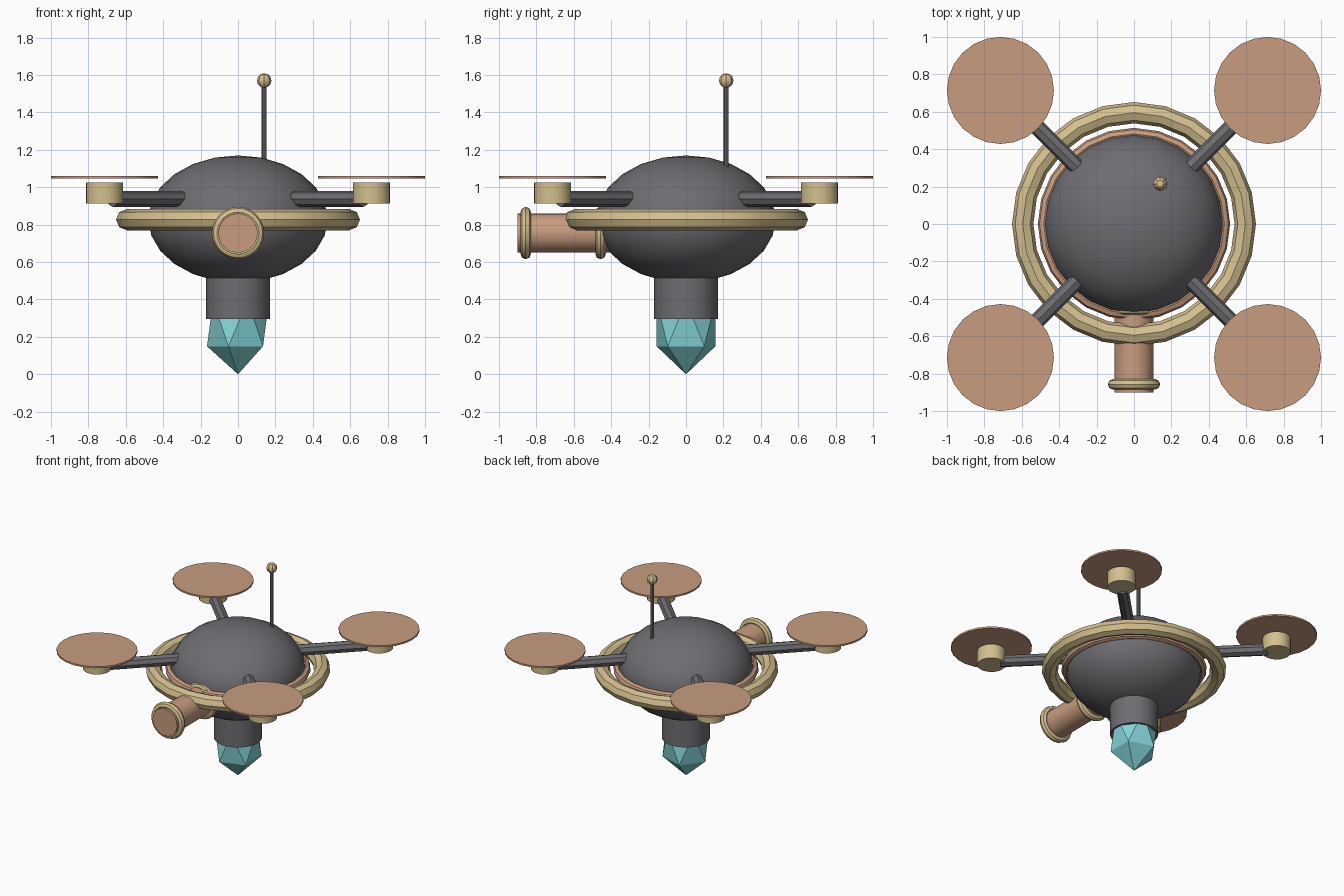
import bpy, math
from mathutils import Vector

if "Cube" in bpy.data.objects:
    bpy.data.objects.remove(bpy.data.objects["Cube"])


def material(name, rgb):
    m = bpy.data.materials.new(name)
    m.diffuse_color = (*rgb, 1)
    m.use_nodes = True
    m.node_tree.nodes["Principled BSDF"].inputs["Base Color"].default_value = m.diffuse_color
    return m


GREY = material("dark grey metal", (0.155, 0.155, 0.17))
COPPER = material("copper", (0.58, 0.335, 0.215))
GOLD = material("pale gold", (0.66, 0.53, 0.275))
TEAL = material("teal crystal", (0.235, 0.66, 0.68))


def finish(name, mat, smooth=True):
    ob = bpy.context.object
    ob.name = name
    ob.data.materials.append(mat)
    bpy.ops.object.transform_apply(location=False, rotation=True, scale=True)
    if smooth:
        bpy.ops.object.shade_smooth_by_angle(angle=math.radians(30))
    return ob


def rod(name, a, b, radius, sides, mat):
    a, b = Vector(a), Vector(b)
    d = b - a
    bpy.ops.mesh.primitive_cylinder_add(
        vertices=sides, radius=radius, depth=d.length, location=(a + b) / 2,
        rotation=d.to_track_quat('Z', 'Y').to_euler())
    return finish(name, mat)


def ring(name, loc, major, minor, mat, rot=(0, 0, 0), segments=24):
    bpy.ops.mesh.primitive_torus_add(
        major_radius=major, minor_radius=minor, major_segments=segments,
        minor_segments=8, location=loc, rotation=rot)
    return finish(name, mat)


# Flattened hull with its two equatorial rings
MID = 0.83
bpy.ops.mesh.primitive_uv_sphere_add(segments=24, ring_count=12, radius=1, location=(0, 0, MID))
bpy.context.object.scale = (0.48, 0.48, 0.34)
finish("hull", GREY)
ring("hull_band", (0, 0, MID), 0.482, 0.032, COPPER)
ring("outer_ring", (0, 0, MID - 0.003), 0.595, 0.057, GOLD)

# Neck and hanging crystal
rod("neck", (0, 0, 0.295), (0, 0, 0.56), 0.17, 24, GREY)
bpy.ops.mesh.primitive_ico_sphere_add(subdivisions=1, radius=0.185, location=(0, 0, 0.271))
bpy.context.object.scale = (1, 1, 0.271 / 0.185)
finish("crystal", TEAL, smooth=False)

# Forward lens tube with two collars
rod("lens_tube", (0, -0.9, 0.755), (0, -0.38, 0.755), 0.105, 24, COPPER)
for y, part in ((-0.857, "front_collar"), (-0.457, "rear_collar")):
    ring(part, (0, y, 0.755), 0.112, 0.028, GOLD, rot=(math.pi / 2, 0, 0))

# Four arms, each with a motor and a rotor disc
for sx, sy, side in ((1, 1, "back_right"), (-1, 1, "back_left"),
                     (1, -1, "front_right"), (-1, -1, "front_left")):
    x, y = sx * 0.714, sy * 0.714
    rod("arm_" + side, (sx * 0.28, sy * 0.28, 0.938), (sx * 0.67, sy * 0.67, 0.938), 0.043, 8, GREY)
    rod("motor_" + side, (x, y, 0.912), (x, y, 1.025), 0.1, 20, GOLD)
    rod("rotor_" + side, (x, y, 1.047), (x, y, 1.06), 0.286, 24, COPPER)

# Antenna with a ball tip
rod("antenna", (0.14, 0.215, 1.05), (0.14, 0.215, 1.56), 0.0135, 8, GREY)
bpy.ops.mesh.primitive_uv_sphere_add(segments=8, ring_count=6, radius=0.039, location=(0.14, 0.215, 1.57))
finish("antenna_tip", GOLD)
